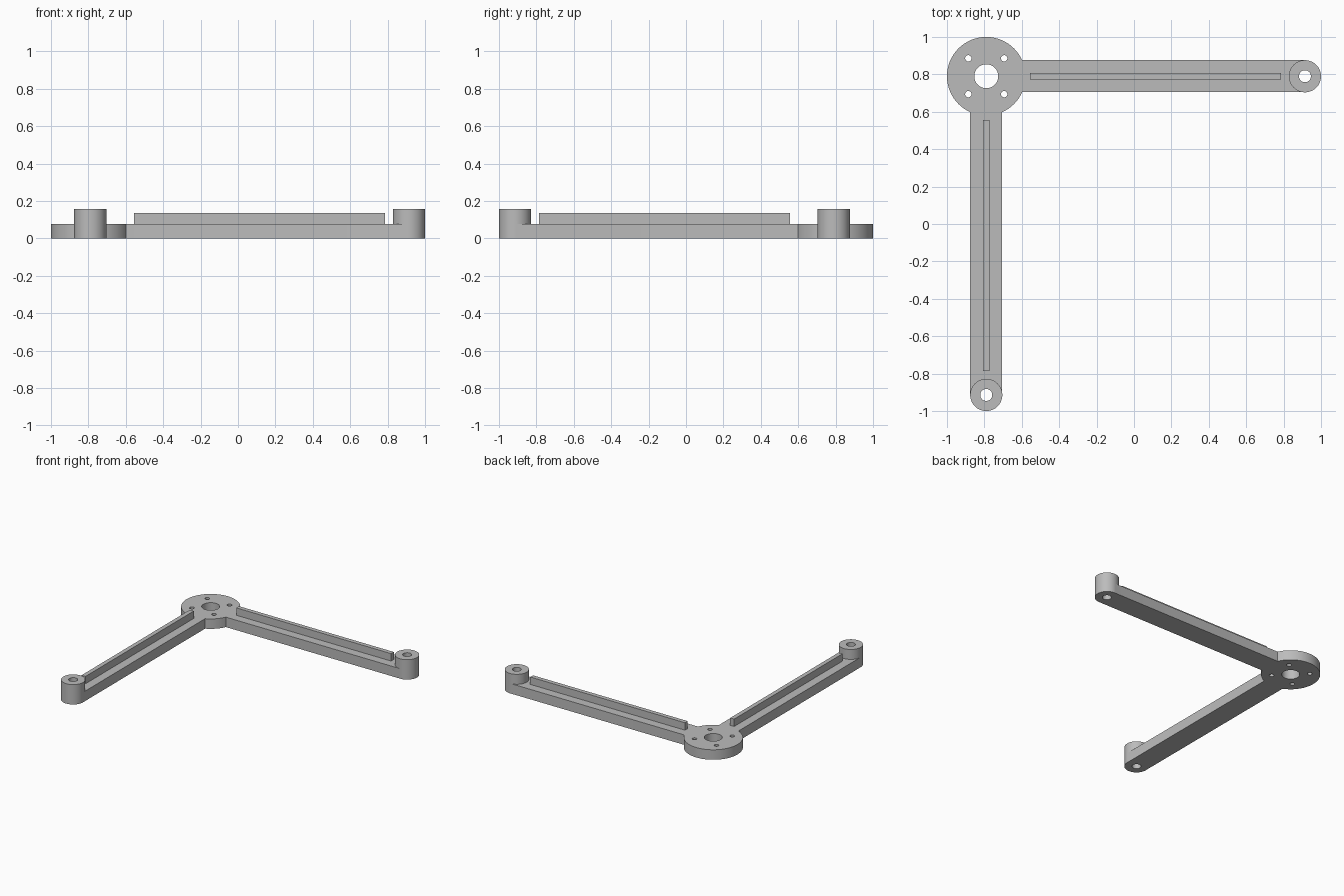
import bpy
from math import pi
from mathutils import Matrix, Vector

cube = bpy.data.objects.get("Cube")
if cube:
    bpy.data.objects.remove(cube, do_unlink=True)

HUB = Vector((-0.79, 0.79, 0))
REACH = 1.704            # hub centre to boss centre
PLATE, RIB, BOSS = 0.078, 0.136, 0.156

grey = bpy.data.materials.new("plain grey")
grey.use_nodes = True
colour = (0.5, 0.5, 0.5, 1)
grey.diffuse_color = colour
grey.node_tree.nodes["Principled BSDF"].inputs["Base Color"].default_value = colour


def cylinder(name, centre, radius, z0, z1, sides=64):
    bpy.ops.mesh.primitive_cylinder_add(vertices=sides, radius=radius, depth=z1 - z0,
                                        location=(centre.x, centre.y, (z0 + z1) / 2))
    bpy.context.object.name = name
    return bpy.context.object


def bar(name, turn, start, end, width, z0, z1):
    """Box lying along an arm, measured outward from the hub centre."""
    bpy.ops.mesh.primitive_cube_add(size=1)
    ob = bpy.context.object
    ob.name = name
    shape = Matrix.Translation(((start + end) / 2, 0, (z0 + z1) / 2)) @ \
        Matrix.Diagonal((end - start, width, z1 - z0, 1))
    ob.data.transform(Matrix.Translation(HUB) @ turn @ shape)
    return ob


def combine(base, tool, operation):
    mod = base.modifiers.new(tool.name, 'BOOLEAN')
    mod.object, mod.operation, mod.solver = tool, operation, 'EXACT'
    bpy.context.view_layer.objects.active = base
    bpy.ops.object.modifier_apply(modifier=mod.name)
    bpy.data.objects.remove(tool, do_unlink=True)


# Round hub plate
frame = cylinder("corner_frame", HUB, 0.21, 0, PLATE, 96)
holes = [cylinder("centre_hole", HUB, 0.064, -0.1, 0.3)]
for sx in (-1, 1):
    for sy in (-1, 1):
        spot = HUB + Vector((sx, sy, 0)) * 0.096
        holes.append(cylinder("screw_hole", spot, 0.017, -0.1, 0.3, 32))

# Two arms, each with a raised rib and an end boss
for angle in (0, -pi / 2):
    turn = Matrix.Rotation(angle, 4, 'Z')
    tip = HUB + turn @ Vector((REACH, 0, 0))
    combine(frame, bar("arm", turn, 0.1, REACH, 0.171, 0, PLATE), 'UNION')
    combine(frame, cylinder("end_boss", tip, 0.086, 0, BOSS), 'UNION')
    combine(frame, bar("rib", turn, 0.234, 1.576, 0.034, PLATE - 0.03, RIB), 'UNION')
    holes.append(cylinder("boss_hole", tip, 0.032, -0.1, 0.3, 48))

for hole in holes:
    combine(frame, hole, 'DIFFERENCE')

# Finish
frame.data.materials.clear()
frame.data.materials.append(grey)
for face in frame.data.polygons:
    face.material_index = 0
bpy.ops.object.select_all(action='DESELECT')
frame.select_set(True)
bpy.context.view_layer.objects.active = frame
bpy.ops.object.shade_smooth_by_angle(angle=pi / 6)
